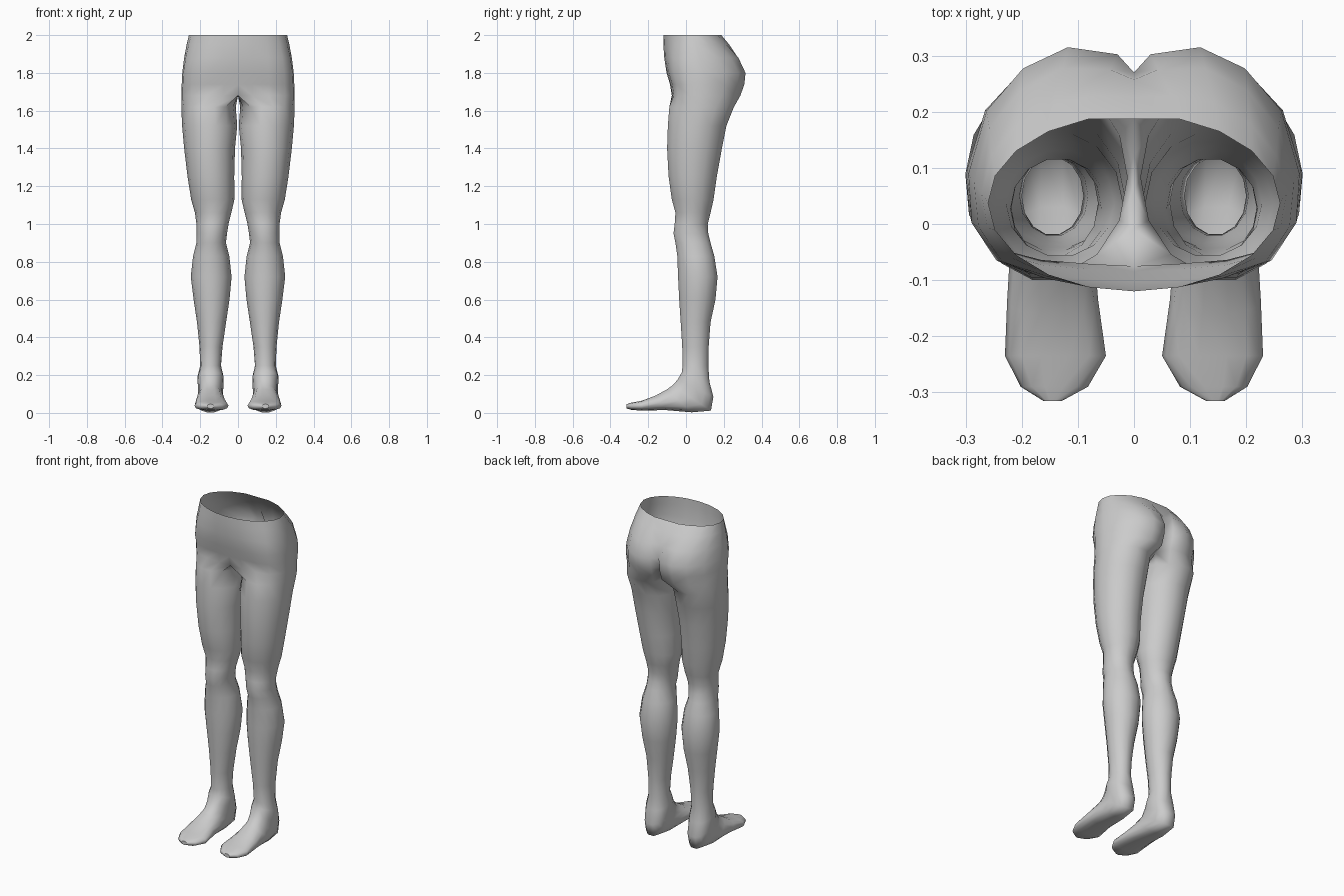
import bpy, bmesh, math

N = 14        # sides of each leg ring
OUT = 11      # ring points that continue up into the hip; the other 3 face the inner leg

# Pelvis half rings: z, outer x, front y, back y, cleft depth, hip blend
PELVIS = [
    (2.00, .260, -.120, .195, .008, 0),
    (1.95, .272, -.120, .238, .012, .3),
    (1.88, .285, -.115, .287, .030, .75),
    (1.80, .295, -.103, .315, .045, 1),
    (1.74, .298, -.085, .309, .070, 1),
    (1.68, .300, -.075, .288, .100, 1),
]
# Hip half outline: x and y as fractions of the row's extents
HIP = [(0, 0), (.25, .01), (.55, .03), (.83, .09), (.98, .25), (1, .46),
       (.89, .73), (.67, .91), (.40, 1), (.10, .97), (0, .95)]

# Leg rings: z, front y, back y, inner x, outer x
LEG = [
    (1.62, -.088, .254, .012, .300),
    (1.52, -.096, .214, .004, .296),
    (1.40, -.100, .190, .016, .285),
    (1.25, -.092, .163, .020, .267),
    (1.13, -.075, .146, .019, .248),
    (1.06, -.056, .130, .035, .228),
    (1.00, -.060, .115, .050, .220),
    (0.95, -.066, .118, .058, .219),
    (0.90, -.056, .130, .064, .220),
    (0.83, -.046, .150, .046, .238),
    (0.72, -.042, .167, .034, .250),
    (0.60, -.036, .156, .045, .235),
    (0.48, -.028, .130, .063, .217),
    (0.35, -.020, .120, .082, .204),
    (0.25, -.018, .118, .090, .200),
]
# Foot rings turning from ankle to toe: top y, top z, sole y, sole z, inner x, outer x
FOOT = [
    (-.022, .215, .124, .165, .076, .215),
    (-.045, .175, .145, .085, .078, .212),
    (-.072, .145, .132, .012, .080, .212),
    (-.100, .125, .030, .003, .072, .220),
    (-.160, .092, -.110, .015, .064, .226),
    (-.235, .064, -.235, .012, .050, .230),
    (-.290, .054, -.290, .016, .082, .202),
    (-.315, .046, -.315, .024, .128, .162),
]


def pelvis_ring(z, xo, yf, yb, cleft, blend):
    pts = []
    for k, (hx, hy) in enumerate(HIP):
        a = math.pi * (k / (OUT - 1) - .5)
        x = (1 - blend) * math.cos(a) + blend * hx
        t = (1 - blend) * (.5 + .5 * math.sin(a)) + blend * hy
        y = yf + (yb - yf) * t
        if k == OUT - 1:
            x, y = 0, yb - cleft
        pts.append((xo * x, y, z))
    y0, y1 = pts[0][1], pts[-1][1]
    for k in (1, 2, 3):                       # points on the centre plane
        pts.append((0, y1 + (y0 - y1) * k / 4, z))
    return pts


def limb_ring(ya, za, yb, zb, xi, xo, e=1.0):
    pts = []
    for k in range(N):
        a = 2 * math.pi / N * (k - (OUT - 1) / 2)
        c, s = math.cos(a), math.sin(a) / math.sin(math.pi * 3 / 7)
        c, s = (math.copysign(abs(v) ** e, v) for v in (c, s))
        t = .5 + .5 * s
        pts.append(((xi + xo) / 2 + (xo - xi) / 2 * c,
                    ya + (yb - ya) * t, za + (zb - za) * t))
    return pts


rings = [pelvis_ring(*r) for r in PELVIS]
rings += [limb_ring(yf, z, yb, z, xi, xo) for z, yf, yb, xi, xo in LEG]
rings += [limb_ring(*r, e=.85) for r in FOOT]

# Right half: one loft from waist to toe, open along the centre plane
bm = bmesh.new()
loops = [[bm.verts.new(p) for p in ring] for ring in rings]
for r0, r1 in zip(loops, loops[1:]):
    for i in range(N):
        j = (i + 1) % N
        quad = (r0[i], r1[i], r1[j], r0[j])
        if any(abs(v.co.x) > 1e-6 for v in quad):
            bm.faces.new(quad)
bm.faces.new(loops[-1])
bmesh.ops.delete(bm, geom=[v for v in bm.verts if not v.link_faces], context='VERTS')
mesh = bpy.data.meshes.new("lower_body")
bm.to_mesh(mesh)
bm.free()

body = bpy.data.objects.new("lower_body", mesh)
bpy.context.collection.objects.link(body)
bpy.context.view_layer.objects.active = body
body.select_set(True)
bpy.ops.object.shade_smooth_by_angle(angle=math.radians(70))

# Left half
mirror = body.modifiers.new("mirror", 'MIRROR')
mirror.use_clip = True
mirror.merge_threshold = .001
